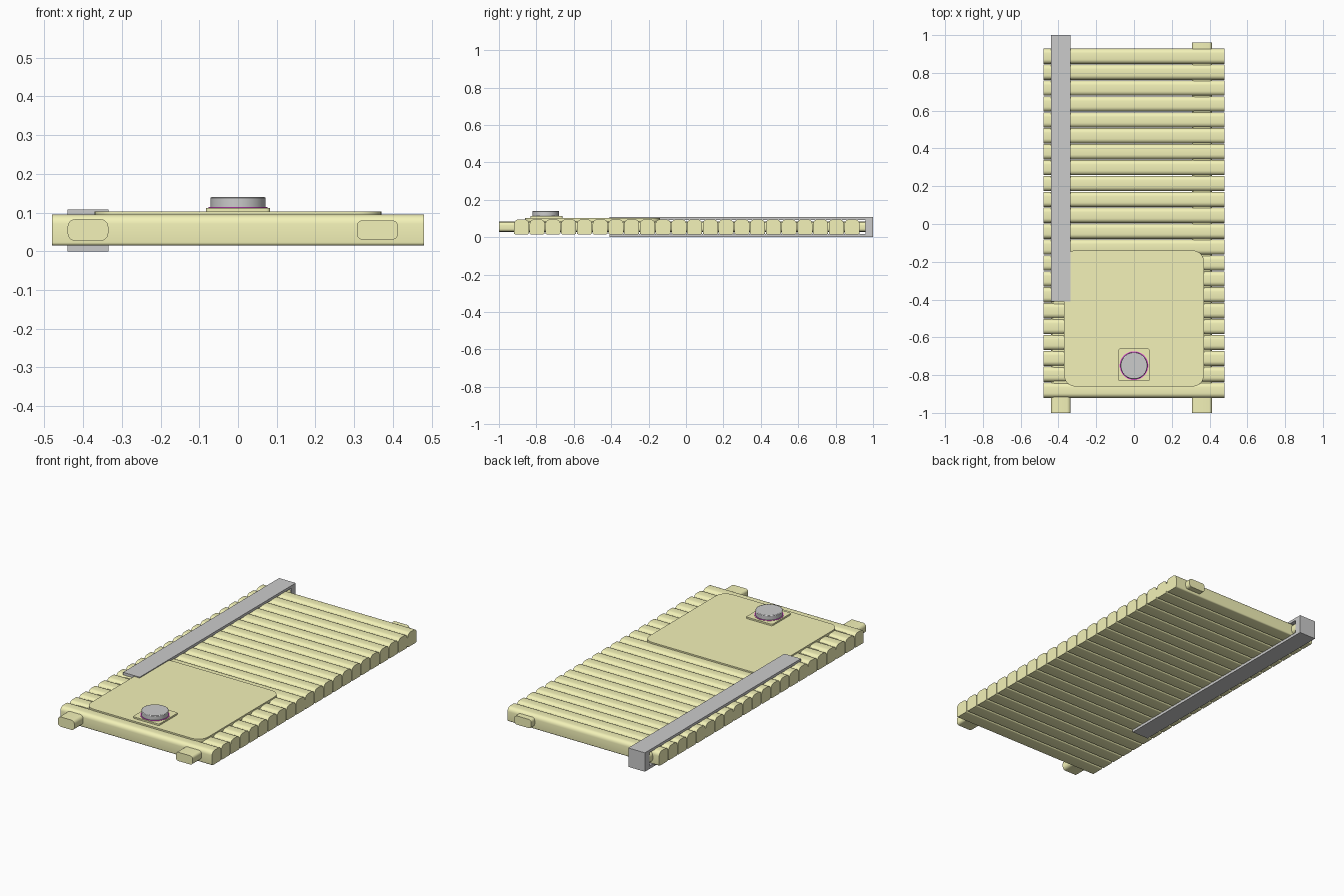
import bpy, bmesh, math

if "Cube" in bpy.data.objects:
    bpy.data.objects.remove(bpy.data.objects["Cube"])

def material(name, rgb):
    m = bpy.data.materials.new(name)
    m.diffuse_color = (*rgb, 1)
    m.use_nodes = True
    m.node_tree.nodes["Principled BSDF"].inputs["Base Color"].default_value = m.diffuse_color
    return m

YELLOW = material("yellow", (0.9, 0.89, 0.48))
MAGENTA = material("magenta", (0.9, 0.1, 0.8))

def rounded_rect(u0, u1, v0, v1, r_low, r_high, seg=5):
    """Rounded rectangle outline with separate lower and upper corner radii."""
    pts = []
    for cu, cv, r, start in ((u1 - r_low, v0 + r_low, r_low, -90),
                             (u1 - r_high, v1 - r_high, r_high, 0),
                             (u0 + r_high, v1 - r_high, r_high, 90),
                             (u0 + r_low, v0 + r_low, r_low, 180)):
        for i in range(seg + 1):
            a = math.radians(start + 90 * i / seg)
            pts.append((cu + r * math.cos(a), cv + r * math.sin(a)))
    return pts

def extrude(name, outline, axis, lo, hi, mat=None, angle=40):
    """Extrude a 2D outline along the x, y or z axis."""
    place = {"x": lambda u, v, t: (t, u, v),
             "y": lambda u, v, t: (u, t, v),
             "z": lambda u, v, t: (u, v, t)}[axis]
    bm = bmesh.new()
    a = [bm.verts.new(place(u, v, lo)) for u, v in outline]
    b = [bm.verts.new(place(u, v, hi)) for u, v in outline]
    bm.faces.new(a)
    bm.faces.new(b)
    for i in range(len(a)):
        j = (i + 1) % len(a)
        bm.faces.new((a[i], a[j], b[j], b[i]))
    bmesh.ops.recalc_face_normals(bm, faces=bm.faces)
    me = bpy.data.meshes.new(name)
    bm.to_mesh(me)
    bm.free()
    ob = bpy.data.objects.new(name, me)
    bpy.context.collection.objects.link(ob)
    if mat:
        me.materials.append(mat)
    bpy.context.view_layer.objects.active = ob
    bpy.ops.object.select_all(action='DESELECT')
    ob.select_set(True)
    bpy.ops.object.shade_smooth_by_angle(angle=math.radians(angle))
    return ob

def circle(cx, cy, r, n=48):
    return [(cx + r * math.cos(2 * math.pi * i / n),
             cy + r * math.sin(2 * math.pi * i / n)) for i in range(n)]

# row of rounded slats
COUNT, Y0, Y1 = 22, -0.922, 0.93
pitch = (Y1 - Y0) / COUNT
for i in range(COUNT):
    y = Y0 + (i + 0.5) * pitch
    half = pitch / 2 - 0.002
    extrude(f"slat_{i + 1}", rounded_rect(y - half, y + half, 0.015, 0.095, 0.008, 0.024),
            "x", -0.48, 0.48, YELLOW)

# two rails threaded through the slats
extrude("left_rail", rounded_rect(-0.44, -0.335, 0.027, 0.083, 0.02, 0.02),
        "y", -1, 0.96, YELLOW)
extrude("right_rail", rounded_rect(0.307, 0.413, 0.03, 0.08, 0.015, 0.015),
        "y", -1, 0.96, YELLOW)

# large cover plate and the small button pad
extrude("cover_plate", rounded_rect(-0.37, 0.37, -0.86, -0.14, 0.06, 0.06, 8),
        "z", 0.085, 0.103, YELLOW)
extrude("button_pad", rounded_rect(-0.083, 0.083, -0.832, -0.66, 0.01, 0.01),
        "z", 0.1, 0.112, YELLOW)

# button with coloured ring
extrude("button_ring", circle(0, -0.75, 0.076), "z", 0.11, 0.114, MAGENTA)
button = extrude("button", circle(0, -0.75, 0.071), "z", 0.112, 0.14)
bevel = button.modifiers.new("soft_edge", 'BEVEL')
bevel.width, bevel.segments = 0.003, 2

# U-shaped clip that grips the slats from above and below
clip = [(-0.41, 0.0), (1.0, 0.0), (1.0, 0.108), (-0.41, 0.108),
        (-0.41, 0.093), (0.96, 0.093), (0.96, 0.017), (-0.41, 0.017)]
extrude("side_clip", clip, "x", -0.44, -0.335)
